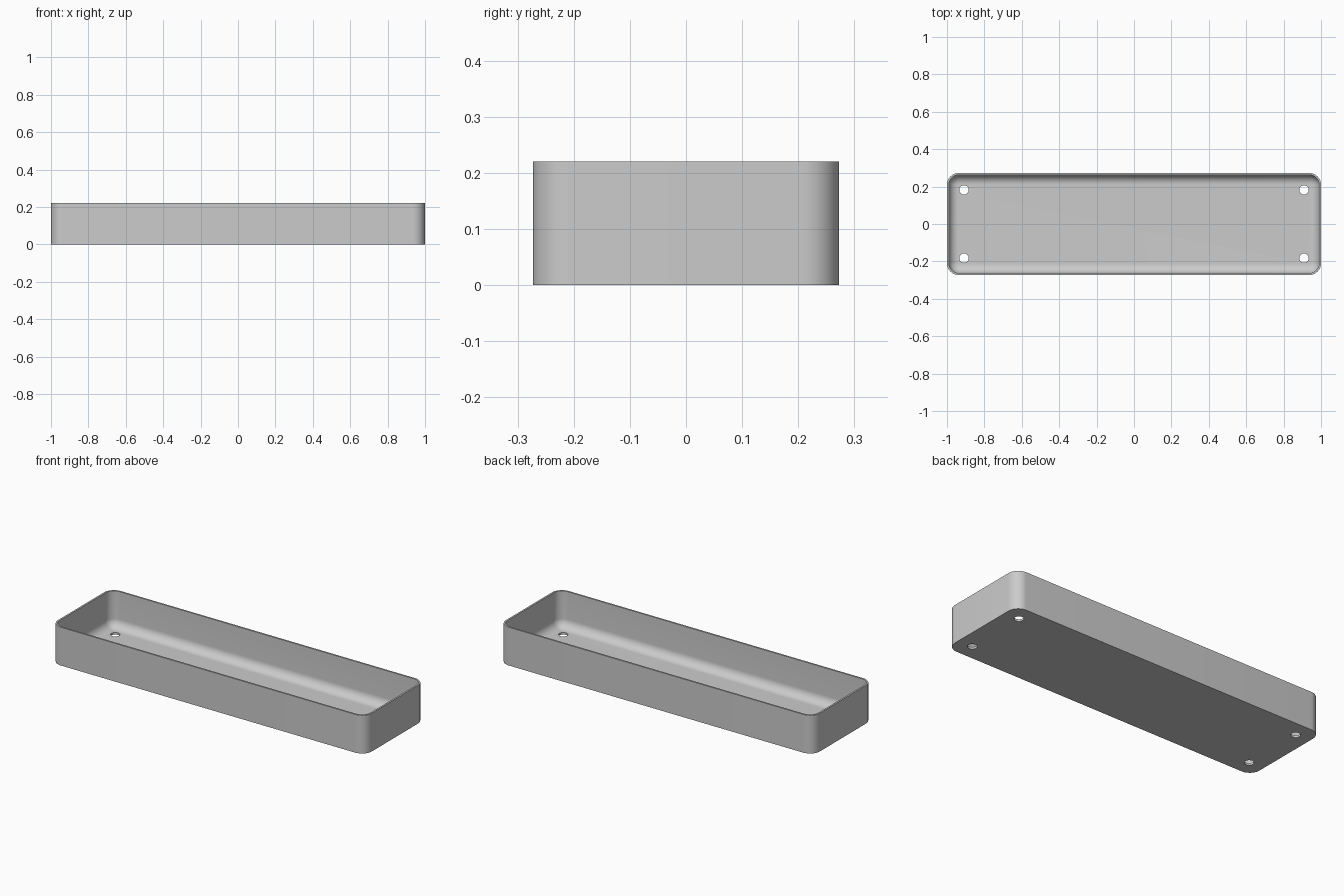
import bpy, bmesh, math

if "Cube" in bpy.data.objects:
    bpy.data.objects.remove(bpy.data.objects["Cube"])

HX, HY, H = 1.0, 0.273, 0.22            # half length, half depth, height
WALL, FLOOR, CORNER, FILLET = 0.01, 0.012, 0.064, 0.05
SEG = 12

grey = bpy.data.materials.new("plain grey")
grey.diffuse_color = (0.6, 0.6, 0.6, 1)
grey.use_nodes = True
grey.node_tree.nodes["Principled BSDF"].inputs["Base Color"].default_value = grey.diffuse_color


def ring(bm, inset, z):
    """Rounded rectangle inset from the outer wall."""
    r = CORNER - inset
    verts = []
    for k, (sx, sy) in enumerate([(1, 1), (-1, 1), (-1, -1), (1, -1)]):
        for i in range(SEG + 1):
            a = math.pi / 2 * (k + i / SEG)
            verts.append(bm.verts.new((sx * (HX - CORNER) + r * math.cos(a),
                                       sy * (HY - CORNER) + r * math.sin(a), z)))
    return verts


# Tray: outer wall, rim, inner wall and filleted floor as stacked rings
bm = bmesh.new()
rings = [ring(bm, 0, 0), ring(bm, 0, H), ring(bm, WALL, H)]
for i in range(SEG + 1):
    a = math.pi / 2 * i / SEG
    rings.append(ring(bm, WALL + FILLET * (1 - math.cos(a)),
                      FLOOR + FILLET * (1 - math.sin(a))))
for lo, hi in zip(rings, rings[1:]):
    n = len(lo)
    for i in range(n):
        j = (i + 1) % n
        bm.faces.new((lo[i], lo[j], hi[j], hi[i]))
bm.faces.new(rings[0][::-1])
bm.faces.new(rings[-1])
bmesh.ops.recalc_face_normals(bm, faces=bm.faces)
mesh = bpy.data.meshes.new("tray")
bm.to_mesh(mesh)
bm.free()
mesh.materials.append(grey)
tray = bpy.data.objects.new("tray", mesh)
bpy.context.collection.objects.link(tray)

# Four screw holes through the floor
cutters = []
for sx in (-1, 1):
    for sy in (-1, 1):
        bpy.ops.mesh.primitive_cylinder_add(vertices=32, radius=0.025, depth=0.1,
                                            location=(sx * 0.909, sy * 0.182, 0))
        cutter = bpy.context.object
        cutter.name = "hole_cutter"
        cutter.hide_render = True
        cutter.data.materials.append(grey)
        cutters.append(cutter)
        mod = tray.modifiers.new("hole", 'BOOLEAN')
        mod.operation, mod.solver, mod.object = 'DIFFERENCE', 'EXACT', cutter

bpy.ops.object.select_all(action='DESELECT')
tray.select_set(True)
bpy.context.view_layer.objects.active = tray
for mod in list(tray.modifiers):
    bpy.ops.object.modifier_apply(modifier=mod.name)
for cutter in cutters:
    bpy.data.objects.remove(cutter)
bpy.ops.object.shade_smooth_by_angle(angle=math.radians(30))
